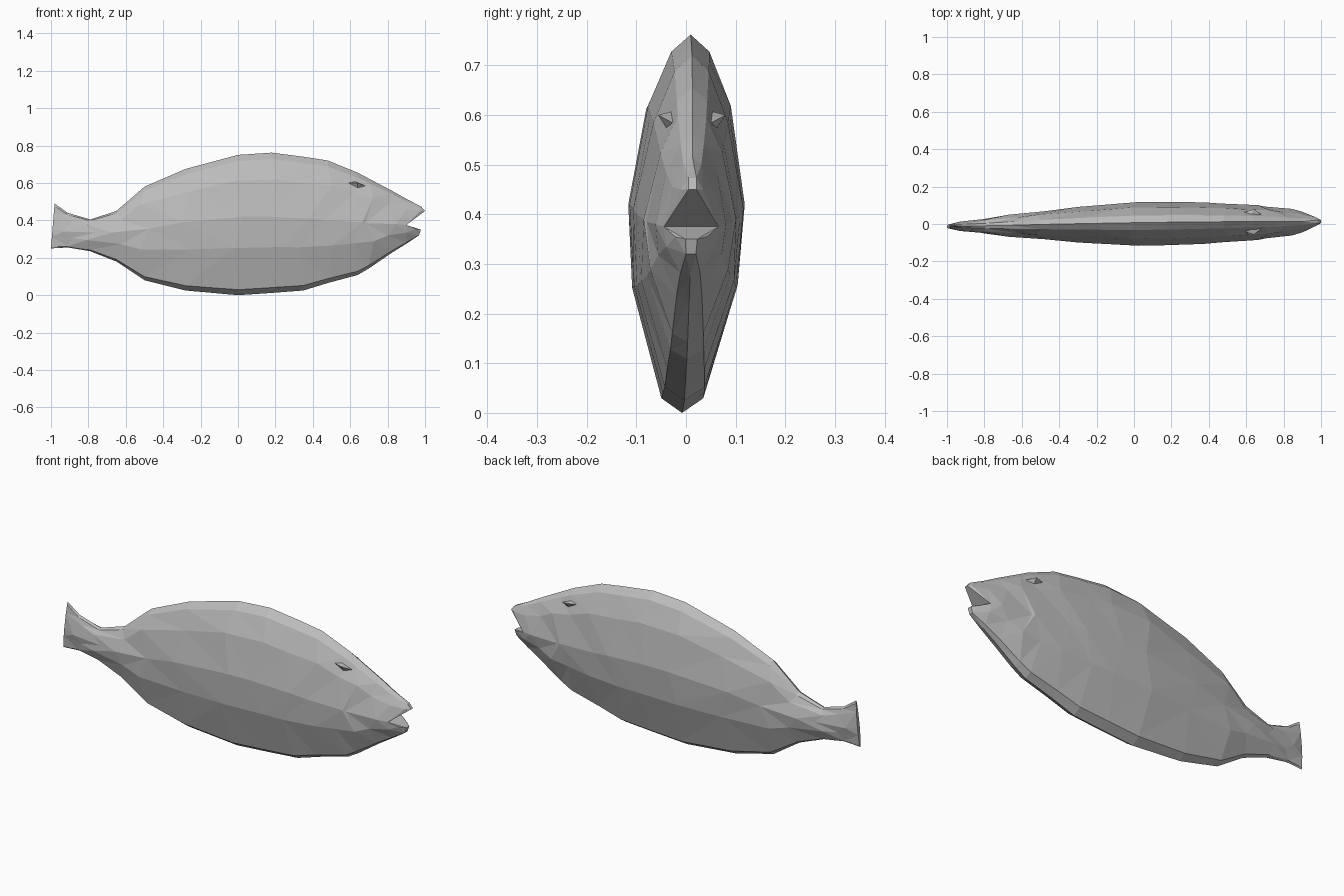
import bpy, bmesh
from mathutils import Vector

if "Cube" in bpy.data.objects:
    bpy.data.objects.remove(bpy.data.objects["Cube"], do_unlink=True)

grey = bpy.data.materials.new("plain grey")
grey.use_nodes = True
grey.diffuse_color = (0.5, 0.5, 0.5, 1)
grey.node_tree.nodes["Principled BSDF"].inputs["Base Color"].default_value = (0.5, 0.5, 0.5, 1)

# Stations along the body: x, top, widest height, bottom, half width
STATIONS = [
    (-1.0, 0.49, 0.355, 0.25, 0.01),
    (-0.91, 0.44, 0.34, 0.255, 0.025),
    (-0.79, 0.405, 0.335, 0.235, 0.041),
    (-0.65, 0.45, 0.335, 0.18, 0.059),
    (-0.5, 0.58, 0.355, 0.08, 0.075),
    (-0.28, 0.675, 0.39, 0.025, 0.095),
    (0.0, 0.75, 0.42, 0.0, 0.117),
    (0.18, 0.762, 0.42, 0.012, 0.116),
    (0.35, 0.74, 0.41, 0.025, 0.111),
    (0.48, 0.72, 0.40, 0.065, 0.104),
    (0.64, 0.655, 0.39, 0.108, 0.093),
    (0.7, 0.623, 0.385, 0.143, 0.087),
    (0.82, 0.56, 0.38, 0.225, 0.071),
    (0.9, 0.515, 0.375, 0.275, 0.055),
]
# Half cross-section: relative height, relative width
SECTION = [(1, 0), (0.9, 0.33), (0.58, 0.72), (0, 1), (-0.4, 0.9), (-0.93, 0.36), (-1, 0)]


def place(x, y, z):
    """Give the fish its slight bend and lean."""
    return Vector((x, y + 0.012 * x + 0.02 * (z - 0.4), z))


def ring(index):
    """Closed loop of points: down the left side, up the right side."""
    x, top, mid, bottom, width = STATIONS[index]
    inner = 0 < index < len(STATIONS) - 1
    half = []
    for j, (t, w) in enumerate(SECTION):
        z = mid + t * ((top - mid) if t > 0 else (mid - bottom))
        shift = 0.0
        if inner and 1 < j < 5:                 # stagger the flank facets
            shift = 0.025 if (index + j) % 2 else -0.02
        if index == 0:                          # slanted tail edge
            shift = 0.08 * (z - bottom)
        half.append((x + shift, w * width, z))
    other = [(x, -y, z) for x, y, z in half[-2:0:-1]]
    return [place(*p) for p in half + other]


def finish(bm, name):
    bmesh.ops.triangulate(bm, faces=bm.faces[:], quad_method='SHORT_EDGE')
    bmesh.ops.recalc_face_normals(bm, faces=bm.faces[:])
    mesh = bpy.data.meshes.new(name)
    bm.to_mesh(mesh)
    bm.free()
    mesh.materials.append(grey)
    obj = bpy.data.objects.new(name, mesh)
    bpy.context.collection.objects.link(obj)
    return obj


def hull(name, points):
    bm = bmesh.new()
    verts = [bm.verts.new(p) for p in points]
    result = bmesh.ops.convex_hull(bm, input=verts)
    loose = [v for v in result["geom_interior"] if isinstance(v, bmesh.types.BMVert)]
    if loose:
        bmesh.ops.delete(bm, geom=loose, context='VERTS')
    return finish(bm, name)


# Body and tail: loft through the stations
bm = bmesh.new()
loops = [[bm.verts.new(p) for p in ring(i)] for i in range(len(STATIONS))]
for a, b in zip(loops, loops[1:]):
    for j in range(len(a)):
        k = (j + 1) % len(a)
        bm.faces.new((a[j], a[k], b[k], b[j]))
bm.faces.new(loops[0])
bm.faces.new(loops[-1])
finish(bm, "body_and_tail")

# Jaws: taper from the last station, leaving the open mouth between
mouth = ring(len(STATIONS) - 1)
lower = mouth[3:10]
upper = mouth[:4] + mouth[9:]
snout = [place(x, s * y, z) for s in (-1, 1)
         for x, y, z in ((1.0, 0.008, 0.45), (0.975, 0.022, 0.45), (0.98, 0.008, 0.473))]
chin = [place(x, s * y, z) for s in (-1, 1)
        for x, y, z in ((0.978, 0.012, 0.35), (0.95, 0.032, 0.355), (0.968, 0.01, 0.32))]
hull("upper_jaw", upper + snout)
hull("lower_jaw", lower + chin)

# Brow ridge over each eye
for side, name in ((1, "back"), (-1, "front")):
    hull("brow_ridge_" + name, [place(x, side * y, z) for x, y, z in (
        (0.57, 0.045, 0.6), (0.64, 0.068, 0.6), (0.68, 0.04, 0.585), (0.64, 0.045, 0.565), (0.62, 0.03, 0.61))])
